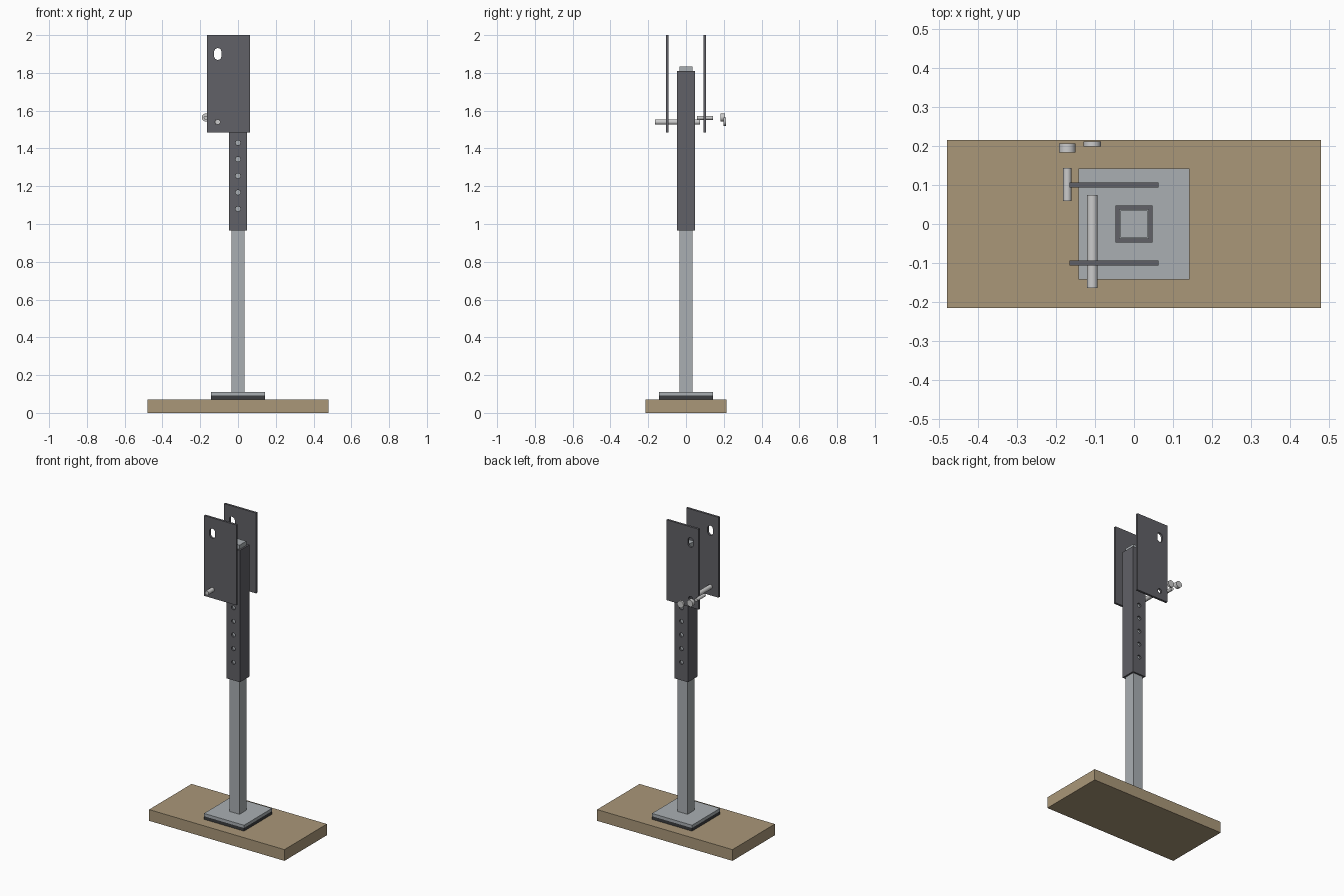
import bpy
import bmesh
from math import pi, cos, sin
from mathutils import Matrix

if "Cube" in bpy.data.objects:
    bpy.data.objects.remove(bpy.data.objects["Cube"])


def material(name, rgb):
    m = bpy.data.materials.new(name)
    m.diffuse_color = (*rgb, 1)
    m.use_nodes = True
    m.node_tree.nodes["Principled BSDF"].inputs["Base Color"].default_value = m.diffuse_color
    return m


WOOD = material("wood", (0.40, 0.31, 0.19))
STEEL = material("galvanised_steel", (0.40, 0.43, 0.45))
DARK = material("dark_steel", (0.12, 0.12, 0.135))
RUBBER = material("rubber", (0.045, 0.047, 0.05))
BRIGHT = material("bright_steel", (0.60, 0.61, 0.62))


def make(name, bm, mat=None):
    bmesh.ops.recalc_face_normals(bm, faces=bm.faces)
    me = bpy.data.meshes.new(name)
    bm.to_mesh(me)
    bm.free()
    ob = bpy.data.objects.new(name, me)
    bpy.context.collection.objects.link(ob)
    if mat:
        me.materials.append(mat)
    return ob


def box(name, lo, hi, mat=None):
    bm = bmesh.new()
    bmesh.ops.create_cube(bm, size=1)
    for v in bm.verts:
        v.co = [(a + b) / 2 + c * (b - a) for a, b, c in zip(lo, hi, v.co)]
    return make(name, bm, mat)


def rod(name, x, z, y0, y1, r, mat=None, slot=0.0, n=32):
    """Round bar along y; slot stretches it into a vertical oblong."""
    bm = bmesh.new()
    ring = []
    for i in range(n):
        a = 2 * pi * (i + 0.5) / n
        lift = slot if sin(a) > 0 else -slot
        ring.append(bm.verts.new((x + r * cos(a), y0, z + r * sin(a) + lift)))
    face = bm.faces.new(ring)
    ext = bmesh.ops.extrude_face_region(bm, geom=[face], use_keep_orig=True)
    for g in ext["geom"]:
        if isinstance(g, bmesh.types.BMVert):
            g.co.y = y1
    ob = make(name, bm, mat)
    for p in ob.data.polygons:
        p.use_smooth = abs(p.normal.y) < 0.5
    for e in ob.data.edges:
        a, b = (ob.data.vertices[i].co for i in e.vertices)
        e.use_edge_sharp = abs(a.y - b.y) < 1e-6
    return ob


def cut(ob, cutters):
    for c in cutters:
        m = ob.modifiers.new("hole", "BOOLEAN")
        m.operation = "DIFFERENCE"
        m.solver = "EXACT"
        m.object = c
    dg = bpy.context.evaluated_depsgraph_get()
    me = bpy.data.meshes.new_from_object(ob.evaluated_get(dg))
    ob.modifiers.clear()
    ob.data = me
    for c in cutters:
        bpy.data.objects.remove(c)


# Foot: timber board, rubber pad and steel plate
box("timber_board", (-0.48, -0.215, 0), (0.48, 0.215, 0.072), WOOD)
box("rubber_pad", (-0.142, -0.142, 0.072), (0.142, 0.142, 0.092), RUBBER)
box("base_plate", (-0.142, -0.142, 0.092), (0.142, 0.142, 0.11), STEEL)

# Inner post
box("inner_post", (-0.0345, -0.0345, 0.11), (0.0345, 0.0345, 1.835), STEEL)

# Sliding sleeve: square tube with a row of adjustment holes
sleeve = box("outer_sleeve", (-0.0475, -0.0475, 0.965), (0.0475, 0.0475, 1.81), DARK)
cut(sleeve, [box("bore", (-0.037, -0.037, 0.9), (0.037, 0.037, 1.9))]
    + [rod("hole", 0, 1.08 + 0.0875 * i, -0.1, 0.1, 0.013) for i in range(5)])

# Side plates with an oblong slot above and a bolt hole below
for side, name in ((-1, "front_side_plate"), (1, "back_side_plate")):
    y0, y1 = sorted((side * 0.093, side * 0.107))
    plate = box(name, (-0.165, y0, 1.485), (0.063, y1, 2.0), DARK)
    cut(plate, [rod("slot", -0.107, 1.9, -0.2, 0.2, 0.019, slot=0.012),
                rod("bolt_hole", -0.107, 1.54, -0.2, 0.2, 0.0145)])

# Loose hardware: bolt, pin, nut and washer
rod("bolt", -0.107, 1.54, -0.164, 0.074, 0.014, BRIGHT)
rod("pin", -0.171, 1.562, 0.059, 0.143, 0.0105, BRIGHT)
rod("nut", -0.171, 1.564, 0.183, 0.206, 0.021, BRIGHT)
rod("washer", -0.107, 1.542, 0.199, 0.211, 0.022, BRIGHT)
